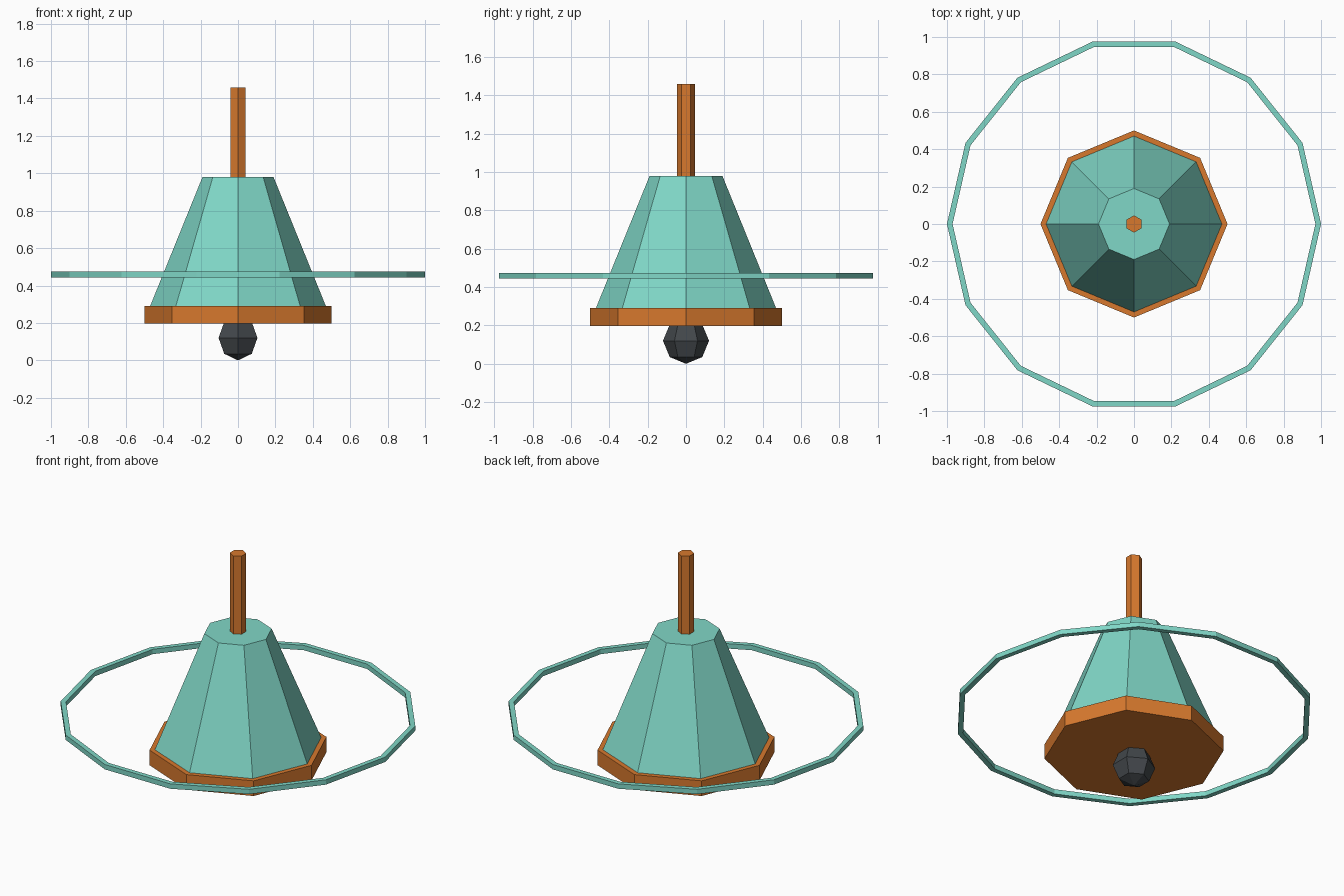
import bpy, bmesh, math

if "Cube" in bpy.data.objects:
    bpy.data.objects.remove(bpy.data.objects["Cube"])


def material(name, rgb):
    m = bpy.data.materials.new(name)
    m.diffuse_color = (*rgb, 1.0)
    m.use_nodes = True
    m.node_tree.nodes["Principled BSDF"].inputs["Base Color"].default_value = m.diffuse_color
    return m


teal = material("teal", (0.216, 0.68, 0.57))
orange = material("orange", (0.68, 0.19, 0.027))
charcoal = material("charcoal", (0.055, 0.063, 0.07))


def lathe(name, profile, sides, mat, start=0.0, closed=False):
    """Revolve (radius, z) points into a flat-sided solid; caps open profiles."""
    bm = bmesh.new()
    rows = []
    for r, z in profile:
        rows.append([bm.verts.new((r * math.cos(start + math.tau * i / sides),
                                   r * math.sin(start + math.tau * i / sides), z))
                     for i in range(sides)])
    pairs = list(zip(rows, rows[1:]))
    if closed:
        pairs.append((rows[-1], rows[0]))
    for a, b in pairs:
        for i in range(sides):
            j = (i + 1) % sides
            bm.faces.new((a[i], a[j], b[j], b[i]))
    if not closed:
        if profile[0][0] > 0:
            bm.faces.new(rows[0][::-1])
        if profile[-1][0] > 0:
            bm.faces.new(rows[-1])
    bmesh.ops.remove_doubles(bm, verts=bm.verts[:], dist=1e-5)
    bmesh.ops.recalc_face_normals(bm, faces=bm.faces[:])
    me = bpy.data.meshes.new(name)
    bm.to_mesh(me)
    bm.free()
    me.materials.append(mat)
    ob = bpy.data.objects.new(name, me)
    bpy.context.collection.objects.link(ob)
    return ob


# Tapered eight-sided bell body and its rim
lathe("bell_body", [(0.474, 0.28), (0.19, 0.98)], 8, teal)
lathe("bell_rim", [(0.5, 0.197), (0.5, 0.29)], 8, orange)

# Six-sided hanging rod, corners pointing front and back
lathe("hanging_rod", [(0.046, 0.96), (0.046, 1.46)], 6, orange, math.pi / 2)

# Low-poly clapper ball
R = 0.12
ball = [(max(0.0, R * math.sin(math.pi * k / 4)) if 0 < k < 4 else 0.0,
         R - R * math.cos(math.pi * k / 4)) for k in range(5)]
lathe("clapper", ball, 6, charcoal, math.pi / 2)

# Thin fourteen-sided ring around the bell
lathe("outer_ring", [(0.97, 0.444), (1.0, 0.444), (1.0, 0.474), (0.97, 0.474)],
      14, teal, closed=True)
